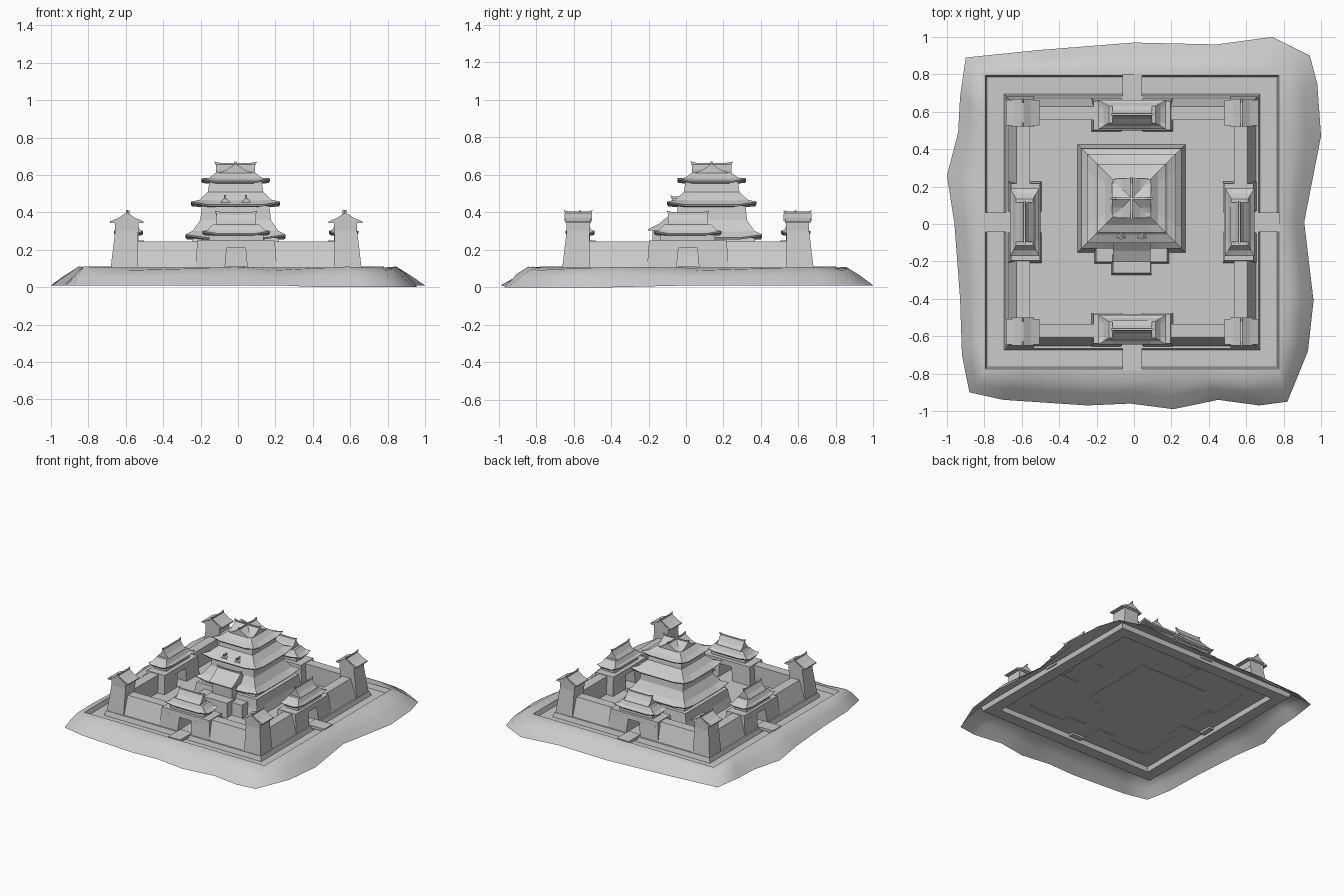
import bpy, bmesh, math
from mathutils import Matrix, Vector

cube = bpy.data.objects.get("Cube")
if cube:
    bpy.data.objects.remove(cube, do_unlink=True)

# Single plain stone colour
STONE = bpy.data.materials.new("stone_grey")
STONE.use_nodes = True
STONE.diffuse_color = (0.6, 0.6, 0.6, 1)
bsdf = STONE.node_tree.nodes["Principled BSDF"]
bsdf.inputs["Base Color"].default_value = STONE.diffuse_color
bsdf.inputs["Roughness"].default_value = 0.8

CENTRE = Vector((-0.01, 0.01, 0))
GROUND = 0.105


def loft(name, rings, place=None, bottom=True, top=True, smooth=False):
    """Skin a stack of equal-length counter-clockwise rings."""
    bm = bmesh.new()
    loops = [[bm.verts.new(p) for p in ring] for ring in rings]
    n = len(loops[0])
    for a, b in zip(loops, loops[1:]):
        for i in range(n):
            j = (i + 1) % n
            bm.faces.new((a[i], a[j], b[j], b[i]))
    if bottom:
        bm.faces.new(loops[0][::-1])
    if top:
        bm.faces.new(loops[-1])
    if bottom and top:
        bmesh.ops.recalc_face_normals(bm, faces=bm.faces)
    bm.transform(place or Matrix.Translation(CENTRE))
    mesh = bpy.data.meshes.new(name)
    bm.to_mesh(mesh)
    bm.free()
    mesh.materials.append(STONE)
    for poly in mesh.polygons:
        poly.use_smooth = smooth
    obj = bpy.data.objects.new(name, mesh)
    bpy.context.collection.objects.link(obj)
    return obj


def rect(x0, x1, y0, y1, z):
    return [(x0, y0, z), (x1, y0, z), (x1, y1, z), (x0, y1, z)]


def block(name, base, z0, z1, place=None, top=None):
    """Box, or a battered block when the top rectangle differs."""
    return loft(name, [rect(*base, z0), rect(*(top or base), z1)], place)


def square(h, z):
    return rect(-h, h, -h, h, z)


def eave_ring(hx, hy, z, lift=0.0):
    """Rectangle whose corners sweep upward."""
    pts, c = [], [(-hx, -hy), (hx, -hy), (hx, hy), (-hx, hy)]
    for i in range(4):
        a, b = Vector(c[i]), Vector(c[(i + 1) % 4])
        for t, up in ((0, lift), (0.2, lift * 0.3), (0.8, lift * 0.3)):
            p = a.lerp(b, t)
            pts.append((p.x, p.y, z + up))
    return pts


def hip_roof(name, eave, inner, z0, z1, place, lift=0.018):
    """Concave skirt roof from the eaves up to an inner rectangle."""
    (ex, ey), (ix, iy) = eave, inner
    rings = [eave_ring(ix, iy, z0 - 0.008), eave_ring(ex - 0.006, ey - 0.006, z0 - 0.01, lift),
             eave_ring(ex, ey, z0, lift)]
    for t, f in ((0.5, 0.36), (1, 1)):
        rings.append(eave_ring(ex + (ix - ex) * t, ey + (iy - ey) * t,
                               z0 + (z1 - z0) * f, lift * (1 - t) * 0.5))
    loft(name, rings, place)


def gable_roof(name, length, width, z0, z1, place):
    """Curved gable along x, with a ridge beam that turns up at its ends."""
    h = z1 - z0
    section = [(-width, z0 - 0.008), (width, z0 - 0.008), (width, z0), (width * 0.5, z0 + h * 0.38),
               (0, z1), (-width * 0.5, z0 + h * 0.38), (-width, z0)]
    loft(name, [[(x, y, z) for y, z in section] for x in (-length, length)], place)
    side = [(-length, z1 - 0.01), (length, z1 - 0.01), (length + 0.008, z1 + 0.012),
            (length * 0.75, z1 + 0.004), (-length * 0.75, z1 + 0.004), (-length - 0.008, z1 + 0.012)]
    loft(name + "_ridge", [[(x, y, z) for x, z in side] for y in (0.005, -0.005)], place)


# Rocky ground with a sloping skirt
OUTLINE = [(-.90, .89), (-.93, .68), (-.94, .49), (-1, .26), (-.96, 0), (-.93, -.40), (-.92, -.70),
           (-.88, -.90), (-.70, -.94), (-.25, -.97), (-.02, -.96), (.21, -.99), (.45, -.94),
           (.67, -.97), (.82, -.95), (.93, -.68), (.96, -.41), (.91, .01), (1, .47), (.98, .75),
           (.94, .90), (.74, 1), (.44, .96), (0, .97), (-.51, .93)]
MOAT = 0.785
skirt = [[], [], [], []]
for i, (x, y) in enumerate(OUTLINE):
    big, small = max(abs(x), abs(y)), min(abs(x), abs(y))
    if small / big > 0.85:
        q = Vector((math.copysign(MOAT, x), math.copysign(MOAT, y)))
    else:
        q = Vector((x, y)) * (MOAT / big)
    q += CENTRE.xy
    p = Vector((x, y))
    wave = 0.012 * math.sin(i * 2.1)
    edge = 0.0 if x > 0.4 and y < -0.3 else 0.01
    for ring, t, z in zip(skirt, (0, 0.35, 0.65, 1), (edge, 0.062 + wave, 0.1 + wave, GROUND)):
        m = p.lerp(q, t)
        ring.append((m.x, m.y, z))
loft("ground_skirt", skirt, Matrix.Identity(4), bottom=False, top=False, smooth=True)

# Shallow moat and courtyard floor
loft("moat_and_courtyard", [square(MOAT, GROUND), square(0.775, 0.07), square(0.685, 0.07),
                            square(0.675, GROUND)], bottom=False)

# Four equal sides: gate, bridge, walls and corner tower
for k, side in enumerate(("front", "left", "back", "right")):
    turn = Matrix.Translation(CENTRE) @ Matrix.Rotation(k * math.pi / 2, 4, "Z")
    block(side + "_bridge", (-0.052, 0.052, -0.79, -0.64), 0.09, 0.112, turn)
    for s, word in ((-1, "a"), (1, "b")):
        def span(a, b):
            return tuple(sorted((a * s, b * s)))
        block(f"{side}_wall_{word}", span(0.19, 0.6) + (-0.665, -0.545), GROUND - 0.005, 0.245,
              turn, span(0.19, 0.6) + (-0.618, -0.545))
        block(f"{side}_gate_pier_{word}", span(0.06, 0.218) + (-0.665, -0.485), GROUND - 0.005, 0.212,
              turn, span(0.05, 0.21) + (-0.652, -0.49))
    block(side + "_gate_lintel", (-0.21, 0.21, -0.652, -0.49), 0.21, 0.25, turn,
          (-0.206, 0.206, -0.648, -0.492))
    house = turn @ Matrix.Translation((0, -0.575, 0))
    block(side + "_gatehouse", (-0.145, 0.145, -0.052, 0.052), 0.25, 0.3, house)
    hip_roof(side + "_gatehouse_eaves", (0.18, 0.078), (0.125, 0.045), 0.283, 0.335, house)
    gable_roof(side + "_gatehouse_gable", 0.105, 0.048, 0.335, 0.397, house)

# Corner towers, all with ridges running front to back
for sx in (-1, 1):
    for sy in (-1, 1):
        name = f"{'back' if sy > 0 else 'front'}_{'left' if sx > 0 else 'right'}_tower"
        spot = Matrix.Translation(CENTRE) @ Matrix.Translation((sx * 0.585, sy * 0.585, 0))

        def foot(out):
            xs, ys = sorted((sx * out, -sx * 0.06)), sorted((sy * out, -sy * 0.06))
            return (*xs, *ys)
        block(name + "_base", foot(0.086), GROUND - 0.005, 0.3, spot, foot(0.062))
        block(name + "_room", (-0.062, 0.062, -0.062, 0.062), 0.295, 0.362, spot)
        gable_roof(name + "_roof", 0.068, 0.09, 0.352, 0.4, spot @ Matrix.Rotation(math.pi / 2, 4, "Z"))
        for e in (-1, 1):
            gable = [(-0.06, 0.355), (0.06, 0.355), (0, 0.395)]
            loft(f"{name}_bargeboard_{e}", [[(x, e * 0.07 + d, z) for x, z in gable]
                                            for d in (0.004, -0.004)], spot)

# Central keep on a battered stone base
KEEP = Matrix.Translation((-0.013, 0.137, 0))
loft("keep_stone_base", [square(0.29, GROUND - 0.005), square(0.272, 0.165), square(0.262, 0.235)], KEEP)
# tier: wall bottom and top half widths and heights, then eave, inner, eave height, roof top
TIERS = ((0.235, 0.225, 0.23, 0.275, 0.268, 0.188, 0.26, 0.36),
         (0.19, 0.18, 0.35, 0.44, 0.238, 0.148, 0.435, 0.51),
         (0.15, 0.138, 0.5, 0.575, 0.183, 0.1, 0.56, 0.615))
for i, (w0, w1, z0, z1, eave, inner, e0, e1) in enumerate(TIERS, 1):
    loft(f"keep_wall_{i}", [square(w0, z0), square(w1, z1)], KEEP)
    hip_roof(f"keep_roof_{i}", (eave, eave), (inner, inner), e0, e1, KEEP, 0.022)

# Crossed gables crown the keep
for i in range(2):
    gable_roof(f"keep_crown_gable_{i + 1}", 0.105, 0.095, 0.608, 0.66,
               KEEP @ Matrix.Rotation(i * math.pi / 2, 4, "Z"))

# Pair of small front dormers
for s in (-1, 1):
    spot = KEEP @ Matrix.Translation((s * 0.056, -0.165, 0)) @ Matrix.Rotation(math.pi / 2, 4, "Z")
    gable_roof(f"keep_dormer_{'left' if s > 0 else 'right'}", 0.048, 0.052, 0.437, 0.48, spot)

# Entrance porch with terraces
block("porch_terrace", (-0.2, 0.2, -0.35, -0.2), 0.1, 0.2, KEEP, (-0.19, 0.19, -0.34, -0.2))
block("porch_step", (-0.108, 0.108, -0.41, -0.3), 0.1, 0.215, KEEP, (-0.1, 0.1, -0.4, -0.3))
block("porch_room", (-0.085, 0.085, -0.315, -0.15), 0.2, 0.32, KEEP)
gable_roof("porch_roof", 0.1, 0.115, 0.31, 0.385, KEEP @ Matrix.Translation((0, -0.225, 0)))
